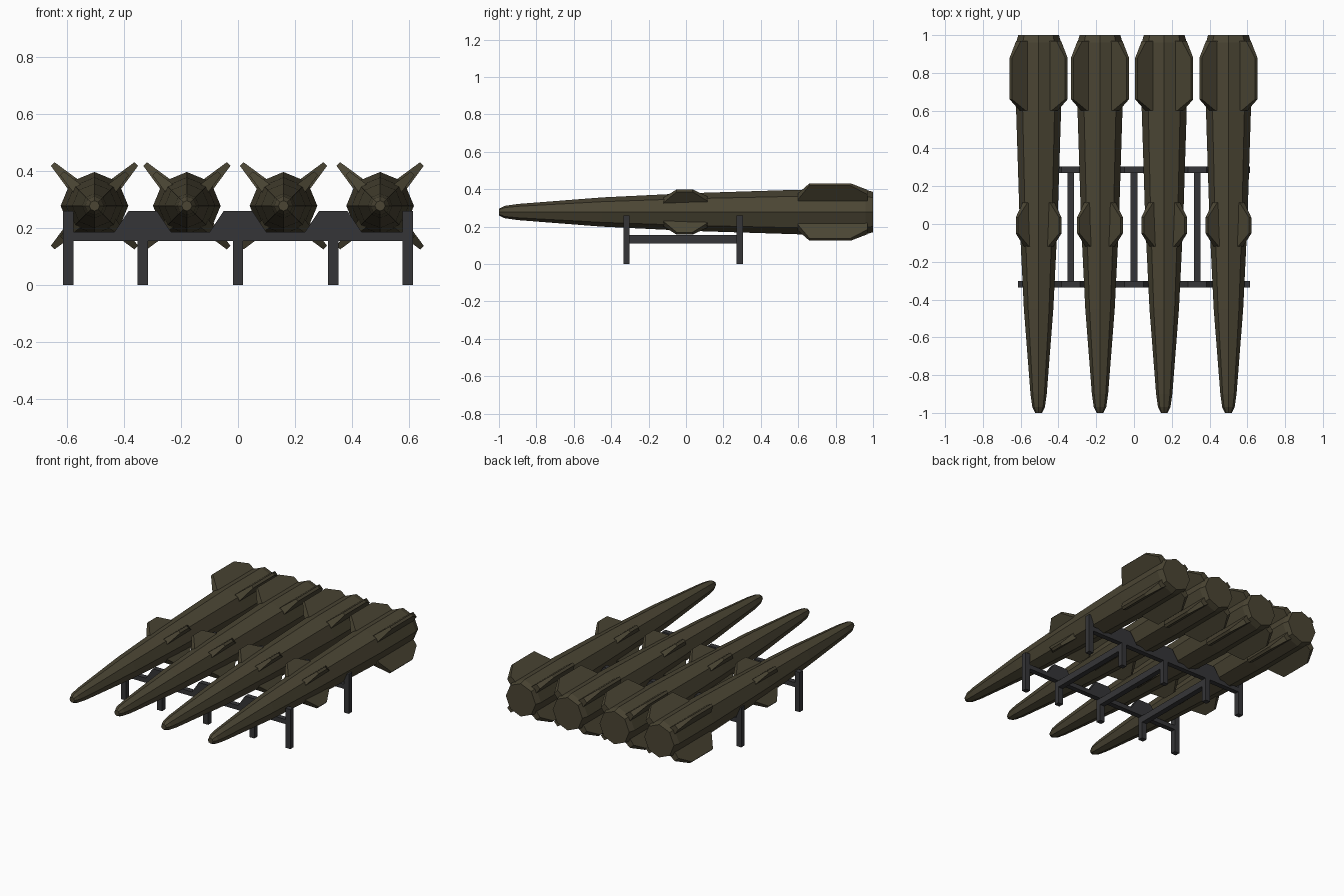
import bpy, bmesh
from math import pi, sin, cos
from mathutils import Matrix

cube = bpy.data.objects.get("Cube")
if cube:
    bpy.data.objects.remove(cube, do_unlink=True)


def material(name, rgb):
    m = bpy.data.materials.new(name)
    m.use_nodes = True
    m.diffuse_color = (*rgb, 1)
    m.node_tree.nodes["Principled BSDF"].inputs["Base Color"].default_value = (*rgb, 1)
    return m


OLIVE = material("olive_paint", (0.07, 0.06, 0.034))
STEEL = material("dark_steel", (0.036, 0.036, 0.039))
AXIS_Z = 0.278


def finish(name, bm, mat):
    bmesh.ops.recalc_face_normals(bm, faces=bm.faces)
    mesh = bpy.data.meshes.new(name)
    bm.to_mesh(mesh)
    bm.free()
    mesh.materials.append(mat)
    ob = bpy.data.objects.new(name, mesh)
    bpy.context.collection.objects.link(ob)
    return ob


def loft(bm, rings):
    """Skin matching rings of points and cap both ends."""
    loops = [[bm.verts.new(p) for p in ring] for ring in rings]
    n = len(loops[0])
    for a, b in zip(loops, loops[1:]):
        for i in range(n):
            j = (i + 1) % n
            bm.faces.new((a[i], a[j], b[j], b[i]))
    bm.faces.new(loops[0])
    bm.faces.new(loops[-1])


def box(name, x, y, z):
    bm = bmesh.new()
    loft(bm, [[(x[0], y[0], h), (x[1], y[0], h), (x[1], y[1], h), (x[0], y[1], h)] for h in z])
    return finish(name, bm, STEEL)


# Rocket body: (y, radius) along the axis
BODY = [(-1, 0.018), (-0.97, 0.033), (-0.9, 0.043), (-0.45, 0.078),
        (0, 0.1), (0.6, 0.119), (0.96, 0.119), (1, 0.108)]
# Fin outlines: (y, tip radius)
TAIL_FIN = [(0.6, 0.12), (0.66, 0.208), (0.88, 0.208), (0.97, 0.15), (0.97, 0.12)]
MID_FIN = [(-0.12, 0.09), (-0.05, 0.162), (0.035, 0.162), (0.115, 0.1)]


def rocket_body(name, x):
    bm = bmesh.new()
    loft(bm, [[(x + r * cos(i * pi / 4), y, AXIS_Z + r * sin(i * pi / 4)) for i in range(8)]
              for y, r in BODY])
    return finish(name, bm, OLIVE)


def fin_set(name, x, outline, root, tip):
    """Four tapered fins in an X around the body."""
    bm = bmesh.new()
    inner = 0.07
    outer = max(r for _, r in outline)
    pts = [(outline[0][0], inner)] + outline + [(outline[-1][0], inner)]
    for k in range(4):
        turn = Matrix.Translation((x, 0, AXIS_Z)) @ Matrix.Rotation(pi / 4 + k * pi / 2, 4, 'Y')
        sides = []
        for s in (-1, 1):
            ring = []
            for y, r in pts:
                half = root + (tip - root) * (r - inner) / (outer - inner)
                ring.append(turn @ Matrix.Translation((s * half, y, r)).to_translation())
            sides.append(ring)
        loft(bm, sides)
    return finish(name, bm, OLIVE)


for n, x in enumerate((-0.505, -0.18, 0.16, 0.5), 1):
    rocket_body(f"rocket_body_{n}", x)
    fin_set(f"tail_fins_{n}", x, TAIL_FIN, 0.03, 0.009)
    fin_set(f"middle_fins_{n}", x, MID_FIN, 0.022, 0.009)


# Cradle crossbars with raised saddles between the rockets
INNER = (-0.335, 0, 0.335)
LOW, SEAT, TOP = 0.155, 0.185, 0.26


def crossbar(name, y):
    top = [(-0.61, SEAT)]
    for x in INNER:
        top += [(x - 0.1, SEAT), (x - 0.05, TOP), (x + 0.05, TOP), (x + 0.1, SEAT)]
    top += [(0.61, SEAT)]
    outline = [(-0.61, LOW)] + top + [(0.61, LOW)]
    bm = bmesh.new()
    loft(bm, [[(x, y + s, z) for x, z in outline] for s in (-0.017, 0.017)])
    return finish(name, bm, STEEL)


for side, y in (("front", -0.318), ("rear", 0.288)):
    crossbar(f"{side}_crossbar", y)
    ys = (y - 0.017, y + 0.017)
    # Tall corner posts and short inner legs
    for s, label in ((-1, "right"), (1, "left")):
        box(f"{side}_{label}_post", (s * 0.597 - 0.018, s * 0.597 + 0.018), ys, (0, TOP))
    for i, x in enumerate(INNER, 1):
        box(f"{side}_inner_leg_{i}", (x - 0.018, x + 0.018), ys, (0, LOW))

# Long rails joining the crossbars
for i, x in enumerate(INNER, 1):
    box(f"rail_{i}", (x - 0.018, x + 0.018), (-0.31, 0.28), (0.11, LOW))
